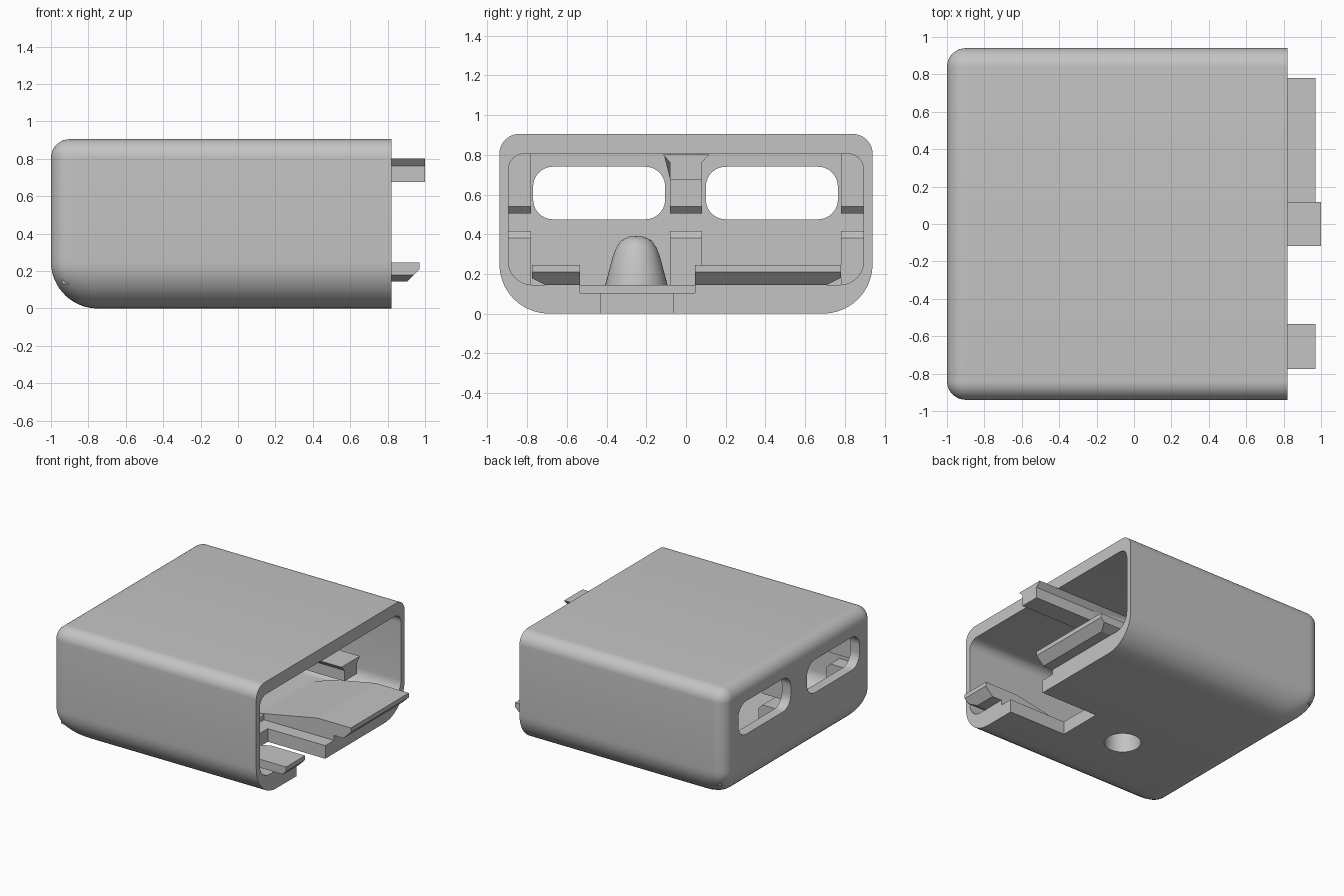
import bpy, bmesh
from math import sin, cos, pi, sqrt, radians
from mathutils import Vector

if "Cube" in bpy.data.objects:
    bpy.data.objects.remove(bpy.data.objects["Cube"])

grey = bpy.data.materials.new("matte_grey")
grey.use_nodes = True
COLOUR = (0.55, 0.55, 0.55, 1)
grey.diffuse_color = COLOUR
grey.node_tree.nodes["Principled BSDF"].inputs["Base Color"].default_value = COLOUR


def finish(name, bm):
    bmesh.ops.recalc_face_normals(bm, faces=bm.faces)
    mesh = bpy.data.meshes.new(name)
    bm.to_mesh(mesh)
    bm.free()
    mesh.materials.append(grey)
    obj = bpy.data.objects.new(name, mesh)
    bpy.context.collection.objects.link(obj)
    return obj


def loft(name, rings, clip=None):
    """Skin closed rings of points and cap both ends."""
    bm = bmesh.new()
    loops = [[bm.verts.new(p) for p in ring] for ring in rings]
    n = len(loops[0])
    for a, b in zip(loops, loops[1:]):
        for i in range(n):
            j = (i + 1) % n
            bm.faces.new((a[i], a[j], b[j], b[i]))
    bm.faces.new(loops[0])
    bm.faces.new(loops[-1])
    if clip:
        cut = bmesh.ops.bisect_plane(bm, geom=bm.verts[:] + bm.edges[:] + bm.faces[:],
                                     plane_co=clip[0], plane_no=clip[1], clear_outer=True)
        edges = [e for e in cut["geom_cut"] if isinstance(e, bmesh.types.BMEdge)]
        bmesh.ops.holes_fill(bm, edges=edges)
    return finish(name, bm)


def prism_x(name, pts, x0, x1):
    return loft(name, [[(x, y, z) for y, z in pts] for x in (x0, x1)])


def prism_y(name, pts, y0, y1, clip=None):
    return loft(name, [[(x, y, z) for x, z in pts] for y in (y0, y1)], clip)


def box(name, x0, x1, y0, y1, z0, z1):
    return prism_x(name, [(y0, z0), (y1, z0), (y1, z1), (y0, z1)], x0, x1)


def rounded(y0, y1, z0, z1, r_bottom, r_top, steps=10):
    """Rounded rectangle with separate bottom and top radii."""
    pts = []
    corners = [(y1, z0, -1, 1, r_bottom), (y1, z1, -1, -1, r_top),
               (y0, z1, 1, -1, r_top), (y0, z0, 1, 1, r_bottom)]
    for k, (y, z, sy, sz, r) in enumerate(corners):
        for i in range(steps + 1):
            a = (k - 1) * pi / 2 + i / steps * pi / 2
            pts.append((y + sy * r + r * cos(a), z + sz * r + r * sin(a)))
    return pts


def lathe(name, profile, centre, steps=40):
    """Revolve a radius/height profile around a vertical axis."""
    bm = bmesh.new()
    verts = [bm.verts.new((centre[0] + r, centre[1], z)) for r, z in profile]
    edges = [bm.edges.new(pair) for pair in zip(verts, verts[1:])]
    bmesh.ops.spin(bm, geom=verts + edges, cent=(*centre, 0), axis=(0, 0, 1),
                   angle=2 * pi, steps=steps)
    bmesh.ops.remove_doubles(bm, verts=bm.verts, dist=0.0005)
    return finish(name, bm)


def smooth(obj, angle=30):
    bpy.ops.object.select_all(action="DESELECT")
    obj.select_set(True)
    bpy.context.view_layer.objects.active = obj
    bpy.ops.object.shade_smooth_by_angle(angle=radians(angle))


def carve(obj, cutter):
    mod = obj.modifiers.new("cut", "BOOLEAN")
    mod.operation = "DIFFERENCE"
    mod.solver = "EXACT"
    mod.object = cutter
    cutter.hide_render = True
    bpy.context.view_layer.objects.active = obj
    bpy.ops.object.modifier_apply(modifier=mod.name)
    bpy.data.objects.remove(cutter)


def inset(dist, radius):
    """Fillet inset at a distance from the closed end."""
    return radius - sqrt(max(0, radius ** 2 - max(0, radius - dist) ** 2))


# Outer case: rounded section, filleted towards the closed end
R_TOP, R_BASE, OPEN_X = 0.1, 0.25, 0.82
dists = [R_TOP * (1 - cos(i / 8 * pi / 2)) for i in range(9)]
dists += [R_TOP + (R_BASE - R_TOP) * i / 6 for i in range(1, 7)] + [OPEN_X + 1]
rings = []
for d in dists:
    s, b = inset(d, R_TOP), inset(d, R_BASE)
    section = rounded(-0.94 + s, 0.94 - s, b, 0.905 - s,
                      max(R_BASE - b, 0.004), max(R_TOP - s, 0.004))
    rings.append([(d - 1, y, z) for y, z in section])
case = loft("case_shell", rings)

# Cavity, port windows, floor recess, notch and dimple opening
FLOOR, CEILING, BACK = 0.145, 0.805, -0.92
carve(case, prism_x("cavity_cutter", rounded(-0.895, 0.895, FLOOR, CEILING, 0.12, 0.08), BACK, 1.2))
for y0, y1 in ((-0.77, -0.105), (0.1, 0.765)):
    carve(case, prism_x("window_cutter", rounded(y0, y1, 0.475, 0.74, 0.1, 0.1), -1.2, -0.85))
carve(case, box("recess_cutter", 0.2, 1.2, -0.535, 0.045, 0.105, 0.4))
carve(case, box("notch_cutter", 0.31, 1.2, -0.43, -0.065, -0.2, 0.3))
BOSS = (-0.1, -0.25)
carve(case, lathe("dimple_cutter", [(0, -0.1), (0.135, -0.1), (0.135, 0.3), (0, 0.3)], BOSS))
smooth(case)

# Hollow rounded boss over the dimple
boss = lathe("boss", [(0, 0.39), (0.035, 0.388), (0.075, 0.37), (0.1, 0.335), (0.118, 0.29),
                      (0.157, FLOOR), (0.157, 0.08), (0.135, 0.0), (0.128, 0.14),
                      (0.105, 0.24), (0.065, 0.3), (0, 0.325)], BOSS)
smooth(boss, 40)

# Board guides at the closed end: upper and lower halves with a lead-in slot
END, LEAD = -0.7, 0.035
upper = [(BACK - 0.02, 0.505), (END - LEAD, 0.505), (END, 0.54),
         (END, CEILING + 0.01), (BACK - 0.02, CEILING + 0.01)]
lower = [(BACK - 0.02, 0.13), (END, 0.13), (END, 0.38), (END - LEAD, 0.415), (BACK - 0.02, 0.415)]
for place, y0, y1 in (("right", -0.9, -0.78), ("centre", -0.08, 0.08), ("left", 0.78, 0.9)):
    prism_y(place + "_upper_guide", upper, y0, y1)
    prism_y(place + "_lower_guide", lower, y0, y1)

# Floor tongues: ramp up from the floor and project past the opening
tongue = [(0.15, 0.13), (0.81, 0.13), (OPEN_X, FLOOR), (0.905, FLOOR), (0.97, 0.21),
          (0.97, 0.245), (0.675, 0.245), (0.15, FLOOR)]
for place, y0, y1, side in (("right", -0.775, -0.535, -1), ("left", 0.045, 0.78, 1)):
    prism_y(place + "_floor_tongue", tongue, y0, y1,
            clip=(Vector((0, side * 0.78, 0.18)), Vector((0, side * 0.5, -1))))

# Ceiling tab: flared at the top, ramped into the ceiling inside
rings = []
for x, bottom in ((0.1, 0.795), (0.45, 0.675), (1.0, 0.675)):
    neck = max(bottom, 0.76)
    flare = 0.08 + max(0, neck - 0.765)
    rings.append([(x, -0.08, bottom), (x, 0.08, bottom), (x, flare, neck + 0.002),
                  (x, 0.117, 0.802), (x, -0.117, 0.802), (x, -flare, neck + 0.002)])
loft("ceiling_tab", rings)
